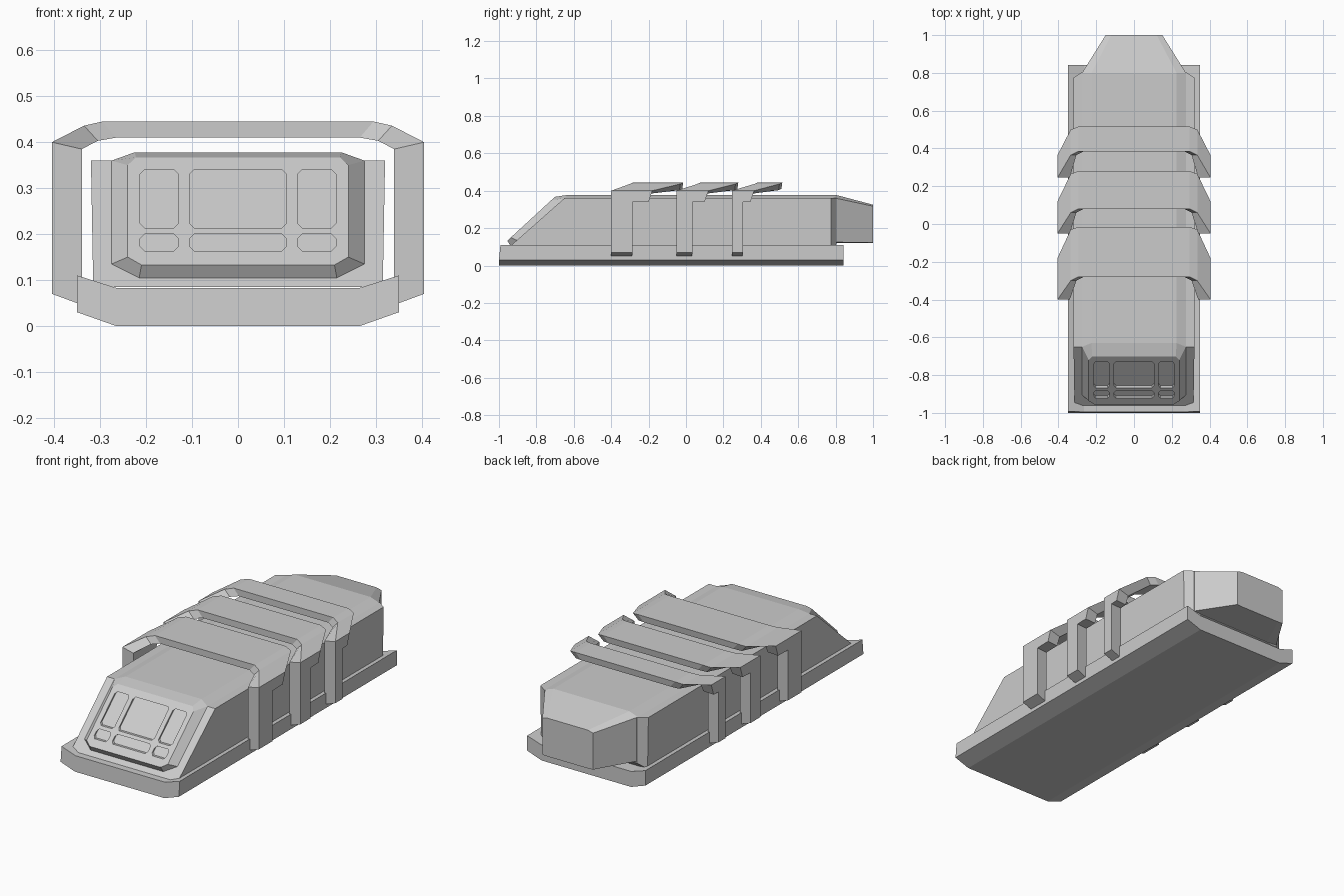
import bpy, bmesh

if "Cube" in bpy.data.objects:
    bpy.data.objects.remove(bpy.data.objects["Cube"])


def loft(name, rings):
    """Skin a list of equal-length closed rings and cap both ends."""
    bm = bmesh.new()
    rows = [[bm.verts.new(p) for p in ring] for ring in rings]
    n = len(rows[0])
    for a, b in zip(rows, rows[1:]):
        for i in range(n):
            j = (i + 1) % n
            bm.faces.new((a[i], a[j], b[j], b[i]))
    bm.faces.new(rows[0])
    bm.faces.new(rows[-1])
    bmesh.ops.recalc_face_normals(bm, faces=bm.faces)
    me = bpy.data.meshes.new(name)
    bm.to_mesh(me)
    bm.free()
    ob = bpy.data.objects.new(name, me)
    bpy.context.collection.objects.link(ob)
    return ob


def ring(half, y):
    """Mirror a half outline of (x, z) points; y is a function of z."""
    pts = half + [(-x, z) for x, z in reversed(half)]
    return [(x, y(z), z) for x, z in pts]


# Base plate: flat strip with upturned sides
base = [(0.265, 0), (0.35, 0.03), (0.35, 0.11), (0.265, 0.083)]
loft("base_plate", [ring(base, lambda z: -1.0 + 0.1 * max(0, z - 0.03)),
                    ring(base, lambda z: 0.843)])


# Sloped planes of the nose: raised face and the frame behind it
def face_y(z):
    return -0.955 + (z - 0.133) * 1.085


def frame_y(z):
    return -0.91 + (z - 0.13) * 1.13


# Side walls of the body
wall = [(0.315, 0.085), (0.32, 0.36)]
loft("side_walls", [ring(wall, frame_y),
                    ring(wall, lambda z: 0.775),
                    ring([(0.275, 0.115), (0.275, 0.36)], lambda z: 0.805)])

# Main body with raised nose face and tapered tail
body = loft("main_body", [
    ring([(0.21, 0.133), (0.24, 0.15), (0.24, 0.35), (0.222, 0.367)], face_y),
    ring([(0.215, 0.105), (0.275, 0.135), (0.275, 0.36), (0.225, 0.378)], frame_y),
    ring([(0.215, 0.12), (0.275, 0.125), (0.275, 0.36), (0.225, 0.378)], lambda z: 0.8),
    ring([(0.12, 0.12), (0.15, 0.122), (0.15, 0.317), (0.12, 0.325)], lambda z: 1.0)])

# Shallow recessed panels in the nose face
for x0, x1 in ((-0.213, -0.13), (-0.105, 0.105), (0.13, 0.213)):
    for z0, z1 in ((0.163, 0.2), (0.213, 0.341)):
        c = 0.01
        outline = [(x0 + c, z0), (x1 - c, z0), (x1, z0 + c), (x1, z1 - c),
                   (x1 - c, z1), (x0 + c, z1), (x0, z1 - c), (x0, z0 + c)]
        cutter = loft("panel_cutter", [[(x, face_y(z) + d, z) for x, z in outline]
                                       for d in (-0.05, 0.013)])
        cutter.hide_render = True
        mod = body.modifiers.new("panel", 'BOOLEAN')
        mod.operation = 'DIFFERENCE'
        mod.solver = 'EXACT'
        mod.object = cutter
        bpy.context.view_layer.objects.active = body
        bpy.ops.object.modifier_apply(modifier=mod.name)
        bpy.data.objects.remove(cutter)


# Arched bands: narrow legs, top swept backwards
def band(name, front, leg_back, shelf_back, top_front, top_back):
    # outer x, outer z, inner x, inner z, front y, back y
    half = [
        (0.405, 0.07, 0.34, 0.046, front, leg_back),
        (0.405, 0.339, 0.34, 0.339, front, leg_back),
        (0.405, 0.341, 0.34, 0.341, front, shelf_back),
        (0.405, 0.40, 0.34, 0.385, front, shelf_back + 0.02),
        (0.335, 0.436, 0.305, 0.403, top_front - 0.02, top_back - 0.015),
        (0.295, 0.445, 0.265, 0.41, top_front, top_back)]
    rings = []
    for side, stations in ((1, half), (-1, half[::-1])):
        for ox, oz, ix, iz, f, b in stations:
            rings.append([(side * ox, f, oz), (side * ox, b, oz),
                          (side * ix, b - 0.005, iz), (side * ix, f, iz)])
    loft(name, rings)


band("front_band", -0.40, -0.285, -0.20, -0.28, -0.015)
band("middle_band", -0.05, 0.035, 0.10, 0.08, 0.28)
band("rear_band", 0.245, 0.305, 0.345, 0.385, 0.515)
